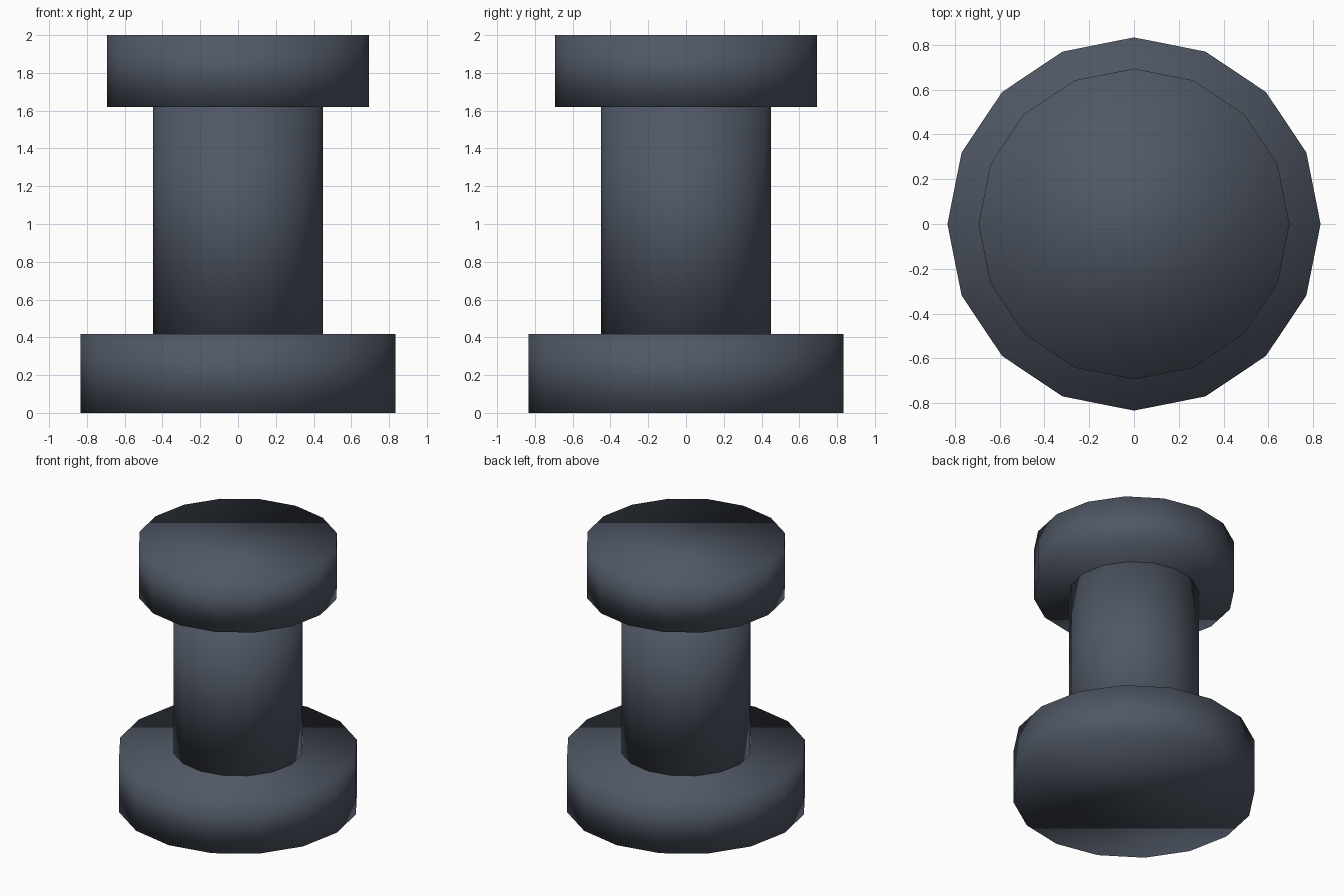
import bpy

if "Cube" in bpy.data.objects:
    bpy.data.objects.remove(bpy.data.objects["Cube"])

# Dark slate material shared by all parts
slate = bpy.data.materials.new("dark_slate")
slate.diffuse_color = (0.08, 0.097, 0.13, 1.0)
slate.use_nodes = True
slate.node_tree.nodes["Principled BSDF"].inputs["Base Color"].default_value = slate.diffuse_color


def drum(name, radius, z0, z1):
    """Sixteen-sided capped drum, smooth shaded, with corners on the axes."""
    bpy.ops.mesh.primitive_cylinder_add(
        vertices=16, radius=radius, depth=z1 - z0, location=(0, 0, (z0 + z1) / 2))
    obj = bpy.context.object
    obj.name = name
    obj.data.materials.append(slate)
    bpy.ops.object.shade_smooth()
    return obj


# Wide foot, slim column and top cap
drum("base_flange", 0.833, 0.0, 0.417)
drum("column", 0.451, 0.417, 1.62)
drum("top_flange", 0.694, 1.62, 2.0)
